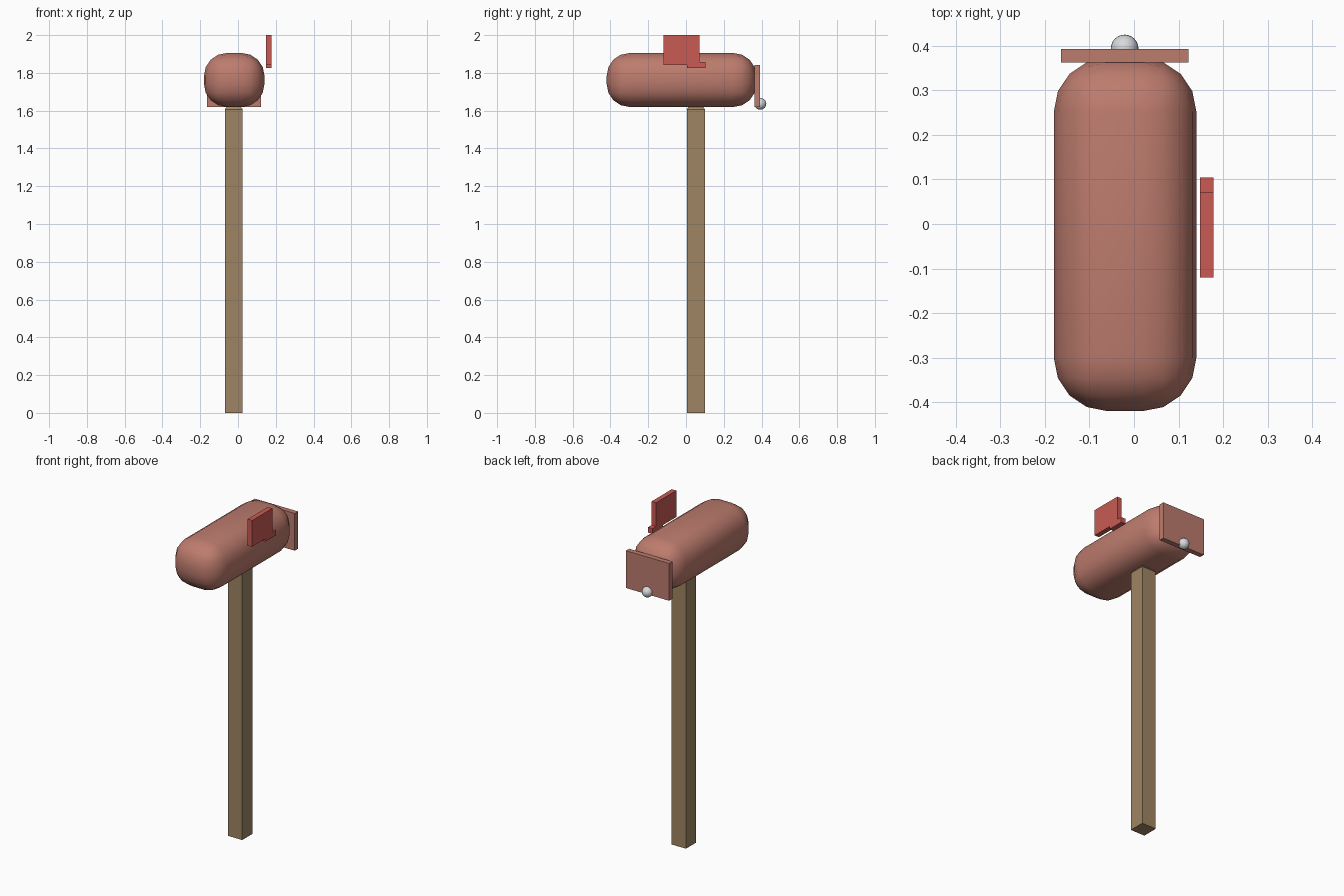
import bpy
import bmesh

cube = bpy.data.objects.get("Cube")
if cube:
    bpy.data.objects.remove(cube, do_unlink=True)


def material(name, rgb):
    mat = bpy.data.materials.new(name)
    mat.use_nodes = True
    mat.diffuse_color = (*rgb, 1)
    mat.node_tree.nodes["Principled BSDF"].inputs["Base Color"].default_value = (*rgb, 1)
    return mat


clay = material("clay red", (0.51, 0.20, 0.155))
red = material("flag red", (0.58, 0.105, 0.09))
wood = material("wood brown", (0.35, 0.235, 0.125))
metal = material("light grey", (0.68, 0.69, 0.71))


def finish(bm, name, mat):
    bmesh.ops.recalc_face_normals(bm, faces=bm.faces)
    mesh = bpy.data.meshes.new(name)
    bm.to_mesh(mesh)
    bm.free()
    mesh.materials.append(mat)
    obj = bpy.data.objects.new(name, mesh)
    bpy.context.collection.objects.link(obj)
    return obj


def box(name, mat, x, y, z, top_inset=0, bevel=0):
    """Box from axis ranges, with optional chamfered top or rounded edges."""
    bm = bmesh.new()
    bmesh.ops.create_cube(bm, size=1)
    for v in bm.verts:
        for i, (lo, hi) in enumerate((x, y, z)):
            v.co[i] = hi if v.co[i] > 0 else lo
    if top_inset:
        top = [f for f in bm.faces if f.calc_center_median().z > z[1] - 0.001]
        bmesh.ops.inset_region(bm, faces=top, thickness=top_inset, depth=top_inset)
    if bevel:
        bmesh.ops.bevel(bm, geom=bm.edges[:], offset=bevel, segments=4,
                        profile=0.5, affect='EDGES')
        for f in bm.faces:
            f.smooth = True
    return finish(bm, name, mat)


# Post with a chamfered top
box("post", wood, (-0.07, 0.025), (0.004, 0.1), (0, 1.607), top_inset=0.014)

# Rounded box and its door
box("mailbox_body", clay, (-0.18, 0.14), (-0.42, 0.372), (1.62, 1.905), bevel=0.12)
box("door", clay, (-0.164, 0.122), (0.362, 0.393), (1.62, 1.843))

# Door knob
bm = bmesh.new()
bmesh.ops.create_uvsphere(bm, u_segments=24, v_segments=12, radius=0.031)
bmesh.ops.translate(bm, verts=bm.verts, vec=(-0.021, 0.394, 1.636))
for f in bm.faces:
    f.smooth = True
finish(bm, "door_knob", metal)

# Signal flag: stepped side profile pushed sideways
profile = [(-0.12, 1.842), (0.004, 1.842), (0.004, 1.826), (0.104, 1.826),
           (0.104, 1.858), (0.071, 1.858), (0.071, 2.0), (-0.12, 2.0)]
bm = bmesh.new()
side = bm.faces.new([bm.verts.new((0.148, y, z)) for y, z in profile])
new = bmesh.ops.extrude_face_region(bm, geom=[side])["geom"]
bmesh.ops.translate(bm, vec=(0.03, 0, 0),
                    verts=[v for v in new if isinstance(v, bmesh.types.BMVert)])
finish(bm, "signal_flag", red)
